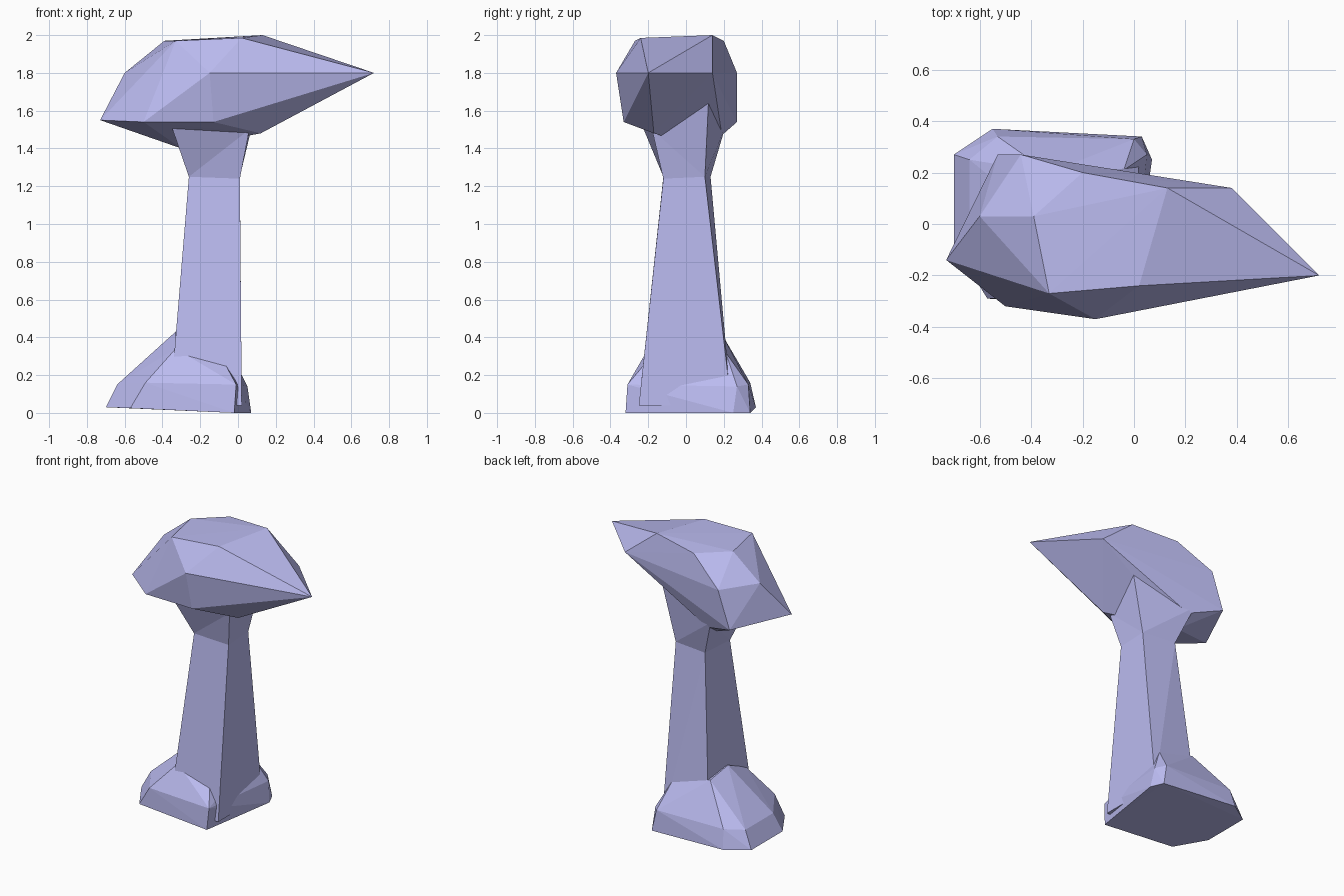
import bpy, bmesh

if "Cube" in bpy.data.objects:
    bpy.data.objects.remove(bpy.data.objects["Cube"])

stone = bpy.data.materials.new("stone")
stone.diffuse_color = (0.5, 0.5, 0.88, 1)
stone.use_nodes = True
stone.node_tree.nodes["Principled BSDF"].inputs["Base Color"].default_value = stone.diffuse_color


def finish(name, bm):
    bmesh.ops.recalc_face_normals(bm, faces=bm.faces[:])
    mesh = bpy.data.meshes.new(name)
    bm.to_mesh(mesh)
    bm.free()
    mesh.materials.append(stone)
    obj = bpy.data.objects.new(name, mesh)
    bpy.context.collection.objects.link(obj)
    return obj


def boulder(name, points):
    """Faceted convex rock wrapped around its corner points."""
    bm = bmesh.new()
    for p in points:
        bm.verts.new(p)
    res = bmesh.ops.convex_hull(bm, input=bm.verts[:])
    loose = [v for v in bm.verts if not v.link_faces]
    bmesh.ops.delete(bm, geom=loose, context='VERTS')
    return finish(name, bm)


def pillar(name, rings):
    """Closed loft through rings with equal corner counts."""
    bm = bmesh.new()
    loops = [[bm.verts.new(p) for p in ring] for ring in rings]
    n = len(loops[0])
    for a, b in zip(loops, loops[1:]):
        for i in range(n):
            j = (i + 1) % n
            bm.faces.new((a[i], a[j], b[j], b[i]))
    bm.faces.new(loops[0][::-1])
    bm.faces.new(loops[-1])
    bmesh.ops.triangulate(bm, faces=bm.faces[:])
    return finish(name, bm)


# Foot rock: ground outline, shoulder, crown
boulder("base_rock", [
    (-.02, -.32, 0), (.07, .25, 0), (.03, .34, 0), (-.55, .37, .03),
    (-.70, .27, .03), (-.70, -.08, .03), (-.57, -.29, .025),
    (-.01, -.31, .15), (.05, .27, .14), (.0, .33, .15), (-.53, .34, .16),
    (-.64, .25, .15), (-.64, -.06, .15), (-.49, -.29, .16),
    (-.08, -.20, .28), (-.04, .21, .32), (-.33, .20, .40),
    (-.33, .0, .43), (-.33, -.20, .34)])

# Tapered four-sided column with flared head
pillar("column", [
    [(-.36, -.25, .04), (.02, -.25, .04), (.02, .24, .04), (-.34, .23, .04)],
    [(-.26, -.12, 1.25), (.01, -.12, 1.24), (.01, .10, 1.25), (-.24, .13, 1.25)],
    [(-.36, -.24, 1.54), (.06, -.18, 1.50), (.11, .12, 1.67), (-.34, .21, 1.52)]])

# Overhanging cap rock: crown, widest belt, underside
boulder("cap_rock", [
    (.13, .14, 2.0), (.02, -.24, 1.985), (-.33, -.27, 1.97),
    (-.39, .03, 1.97), (-.20, .20, 1.97),
    (.72, -.20, 1.80), (.38, .14, 1.80), (-.15, -.37, 1.80),
    (-.60, .03, 1.80), (-.44, .27, 1.80),
    (-.73, -.14, 1.55), (-.50, -.32, 1.54), (-.13, -.33, 1.54),
    (-.53, .27, 1.54), (.12, -.17, 1.48), (-.30, .08, 1.40),
    (-.30, .19, 1.47)])
